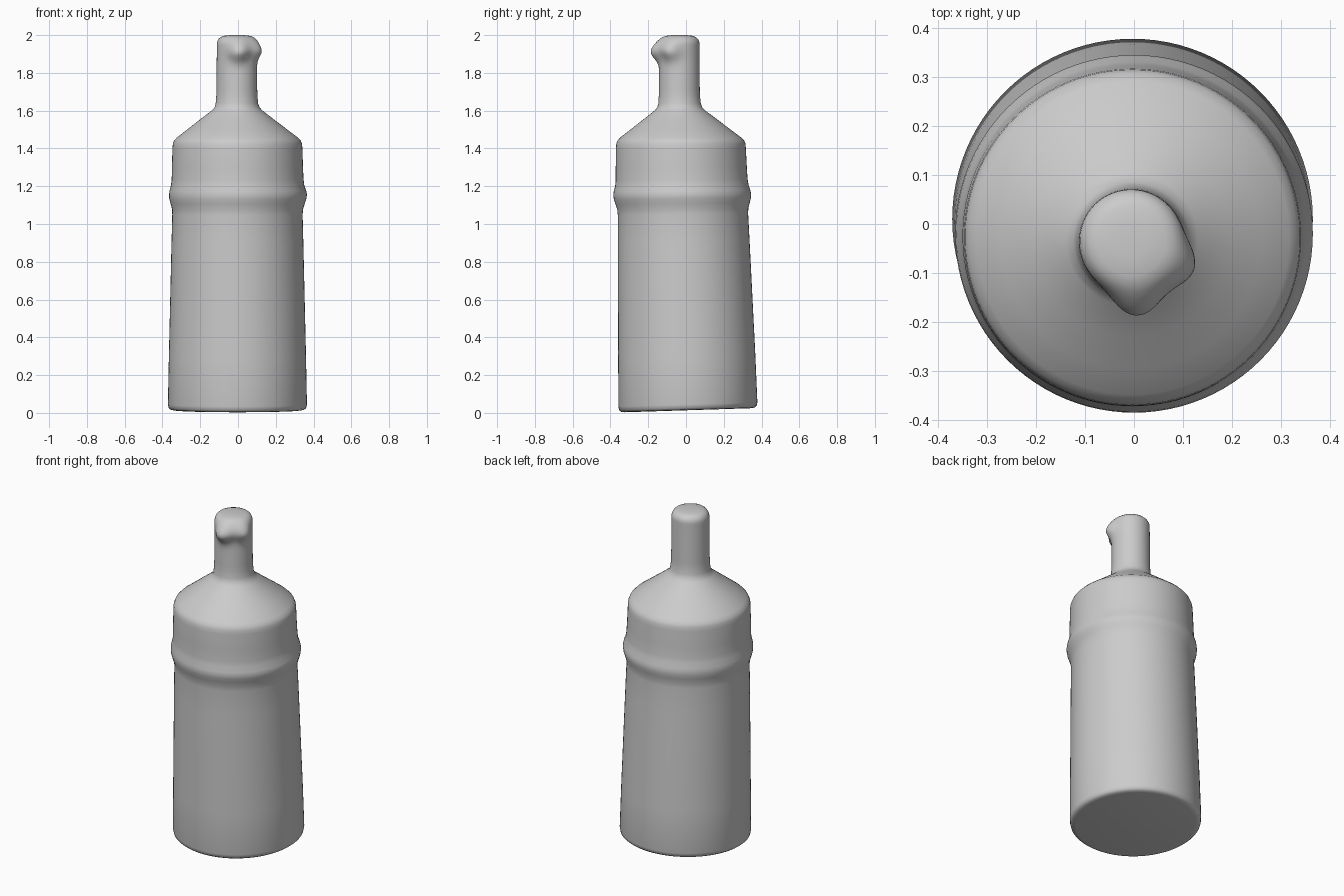
import bpy, bmesh, math

SEGMENTS = 96

# Bottle rings from the base up: height, radius, centre x, centre y, tilt along y
RINGS = [
    (0.014, 0.335, -0.003, 0.010, 0.032),
    (0.017, 0.353, -0.003, 0.010, 0.032),
    (0.026, 0.364, -0.003, 0.010, 0.032),
    (0.045, 0.368, -0.003, 0.010, 0.030),
    (0.300, 0.363, -0.003, 0.004, 0.025),
    (0.600, 0.356, -0.003, -0.004, 0.020),
    (0.900, 0.349, -0.003, -0.012, 0.014),
    (1.050, 0.345, -0.003, -0.016, 0.012),
    (1.080, 0.347, -0.002, -0.017, 0.012),
    (1.110, 0.356, -0.002, -0.018, 0.012),
    (1.135, 0.363, -0.001, -0.019, 0.012),
    (1.155, 0.365, 0.000, -0.020, 0.012),
    (1.175, 0.362, -0.001, -0.021, 0.010),
    (1.205, 0.353, -0.002, -0.022, 0.010),
    (1.235, 0.349, -0.002, -0.023, 0.008),
    (1.300, 0.347, -0.003, -0.025, 0.004),
    (1.400, 0.344, -0.003, -0.027, 0.000),
    (1.425, 0.342, -0.003, -0.027, 0.000),
    (1.442, 0.335, -0.003, -0.027, 0.000),
    (1.458, 0.320, -0.003, -0.028, 0.000),
    (1.500, 0.265, -0.004, -0.029, 0.000),
    (1.550, 0.200, -0.005, -0.030, 0.000),
    (1.600, 0.135, -0.005, -0.032, 0.000),
    (1.617, 0.119, -0.005, -0.033, 0.000),
    (1.640, 0.112, -0.006, -0.034, 0.000),
    (1.680, 0.109, -0.006, -0.035, 0.000),
]
# Neck, sampled finely so the lip bumps have enough geometry
RINGS += [(1.70 + 0.012 * i, 0.108 - 0.0001 * i, -0.006, -0.035, 0) for i in range(22)]
# Rounded top
RINGS += [(1.966, 0.104, -0.006, -0.034, 0), (1.980, 0.097, -0.006, -0.034, 0),
          (1.990, 0.086, -0.006, -0.034, 0), (1.996, 0.070, -0.006, -0.034, 0),
          (2.000, 0.035, -0.006, -0.034, 0)]

# Lip bumps: angle, angular width, height, spread below, spread above, size
BUMPS = [(-24, 15, 1.910, 0.032, 0.040, 0.024),
         (-86, 16, 1.905, 0.032, 0.040, 0.036),
         (-55, 36, 1.925, 0.030, 0.032, 0.017)]


def bump(angle, z):
    total = 0
    for a, width, height, below, above, size in BUMPS:
        da = (math.degrees(angle) - a + 180) % 360 - 180
        dz = (z - height) / (above if z > height else below)
        total += size * math.exp(-0.5 * (da / width) ** 2 - 0.5 * dz ** 2)
    return total


def loft(name, rings):
    bm = bmesh.new()
    loops = []
    for z, r, cx, cy, tilt in rings:
        loop = []
        for i in range(SEGMENTS):
            a = math.tau * i / SEGMENTS
            fade = min(1, r / 0.1) if z > 1.95 else 1
            rad = r + bump(a, z) * fade
            y = rad * math.sin(a)
            loop.append(bm.verts.new((cx + rad * math.cos(a), cy + y, z + tilt * y)))
        loops.append(loop)
    for low, high in zip(loops, loops[1:]):
        for i in range(SEGMENTS):
            j = (i + 1) % SEGMENTS
            bm.faces.new((low[i], low[j], high[j], high[i]))
    bm.faces.new(loops[0][::-1])
    bm.faces.new(loops[-1])
    mesh = bpy.data.meshes.new(name)
    bm.to_mesh(mesh)
    bm.free()
    obj = bpy.data.objects.new(name, mesh)
    bpy.context.collection.objects.link(obj)
    return obj


# Bottle body, shoulder, neck and lip in one skin
bottle = loft("bottle", RINGS)
bpy.context.view_layer.objects.active = bottle
bottle.select_set(True)
bpy.ops.object.shade_smooth_by_angle(angle=math.radians(50))
